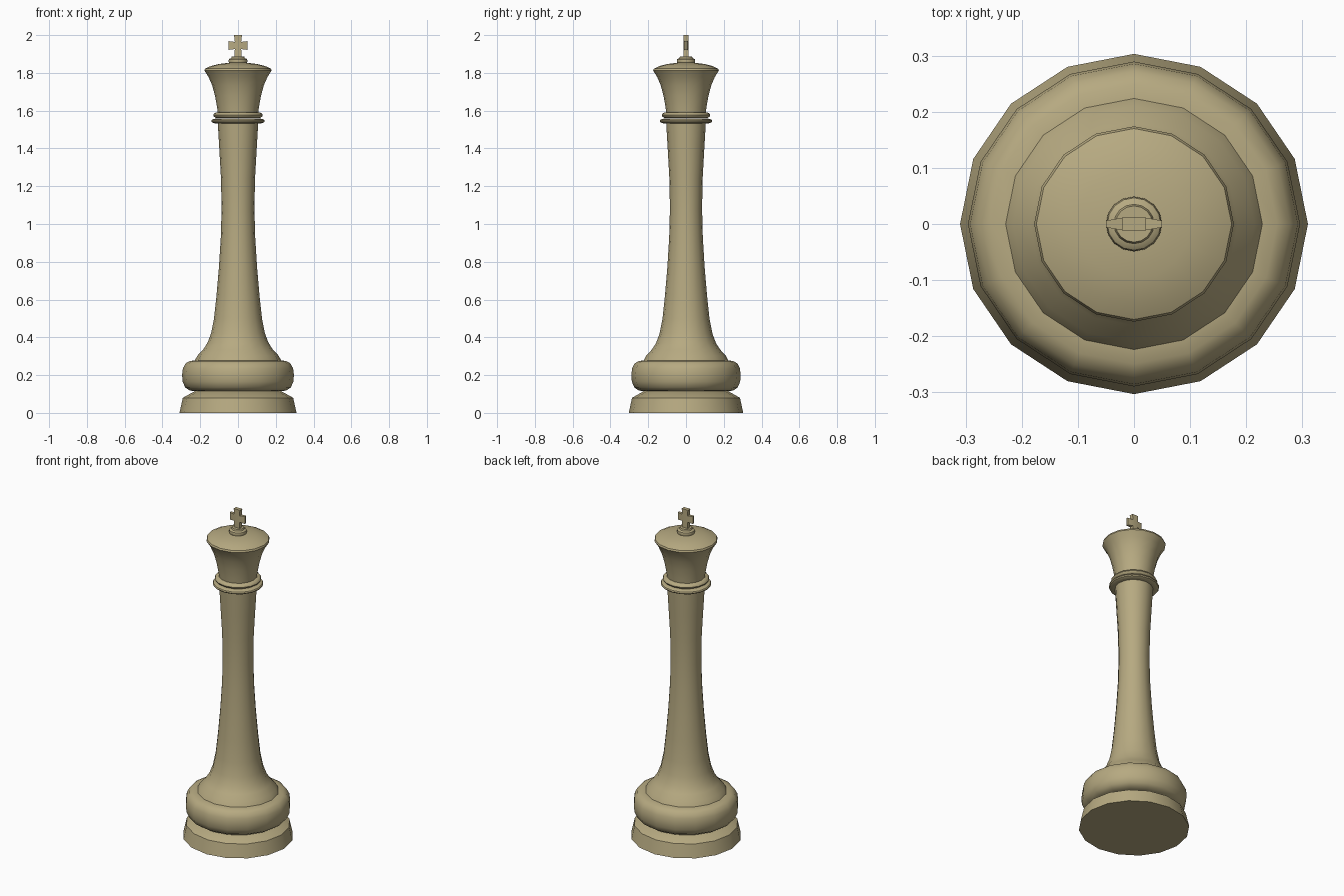
import bpy, bmesh, math

if "Cube" in bpy.data.objects:
    bpy.data.objects.remove(bpy.data.objects["Cube"])

SIDES = 16
Y_SCALE = 0.978

mat = bpy.data.materials.new("tan_wood")
mat.diffuse_color = (0.47, 0.40, 0.22, 1)
mat.use_nodes = True
mat.node_tree.nodes["Principled BSDF"].inputs["Base Color"].default_value = mat.diffuse_color


def finish(name, bm, angle=35):
    bmesh.ops.recalc_face_normals(bm, faces=bm.faces)
    mesh = bpy.data.meshes.new(name)
    bm.to_mesh(mesh)
    bm.free()
    ob = bpy.data.objects.new(name, mesh)
    bpy.context.collection.objects.link(ob)
    mesh.materials.append(mat)
    bpy.ops.object.select_all(action='DESELECT')
    ob.select_set(True)
    bpy.context.view_layer.objects.active = ob
    bpy.ops.object.shade_smooth_by_angle(angle=math.radians(angle))
    return ob


def lathe(name, profile):
    """Turn a list of (radius, height) around z; open ends are capped."""
    bm = bmesh.new()
    rings = []
    for r, z in profile:
        ring = []
        for i in range(SIDES):
            a = 2 * math.pi * i / SIDES
            ring.append(bm.verts.new((r * math.cos(a), r * math.sin(a) * Y_SCALE, z)))
        rings.append(ring)
    for lo, hi in zip(rings, rings[1:]):
        for i in range(SIDES):
            j = (i + 1) % SIDES
            bm.faces.new((lo[i], lo[j], hi[j], hi[i]))
    bm.faces.new(rings[0][::-1])
    bm.faces.new(rings[-1])
    return finish(name, bm)


def bead(r_in, r_out, z0, z1, steps=6):
    """Half-round bulge profile between two heights."""
    pts = []
    for k in range(steps + 1):
        t = math.pi * k / steps
        pts.append((r_in + (r_out - r_in) * math.sin(t),
                    (z0 + z1) / 2 - (z1 - z0) / 2 * math.cos(t)))
    return pts


# Foot plinth and the fat rounded cushion above it
lathe("base_plinth", [(0.31, 0), (0.292, 0.08), (0.225, 0.117)])
lathe("base_cushion", [(0.225, 0.115), (0.255, 0.118), (0.28, 0.135), (0.293, 0.165),
                       (0.296, 0.2), (0.292, 0.235), (0.278, 0.262), (0.255, 0.275),
                       (0.22, 0.278)])

# Slender waisted column
lathe("column", [(0.23, 0.275), (0.215, 0.303), (0.185, 0.335), (0.162, 0.37),
                 (0.143, 0.42), (0.127, 0.5), (0.114, 0.62), (0.101, 0.77),
                 (0.091, 0.93), (0.087, 1.08), (0.09, 1.24), (0.098, 1.38), (0.108, 1.55)])

# Two collar rings
lathe("lower_collar", bead(0.115, 0.142, 1.532, 1.558))
lathe("upper_collar", bead(0.105, 0.131, 1.56, 1.592))

# Flared crown with a shallow domed top
lathe("crown", [(0.106, 1.58), (0.111, 1.62), (0.122, 1.68), (0.137, 1.735),
                (0.157, 1.78), (0.178, 1.812), (0.174, 1.822), (0.145, 1.836),
                (0.10, 1.847), (0.045, 1.854)])

# Finial button
lathe("finial_button", bead(0.042, 0.05, 1.85, 1.876, 4) + [(0.036, 1.878), (0.033, 1.888)])

# Cross: extruded outline, arms thinning towards their tips
half = [(0.019, 1.885), (0.017, 1.926), (0.05, 1.922), (0.05, 1.968), (0.017, 1.964), (0.021, 2.0)]
outline = half + [(-x, z) for x, z in reversed(half)]
bm = bmesh.new()
front, back = [], []
for x, z in outline:
    d = 0.006 if abs(x) > 0.04 else 0.012
    front.append(bm.verts.new((x, -d, z)))
    back.append(bm.verts.new((x, d, z)))
for side in (front, back):
    for quad in ((0, 1, 10, 11), (1, 4, 7, 10), (1, 2, 3, 4), (7, 8, 9, 10), (4, 5, 6, 7)):
        bm.faces.new([side[i] for i in quad])
n = len(outline)
for i in range(n):
    j = (i + 1) % n
    bm.faces.new((front[i], front[j], back[j], back[i]))
finish("cross", bm, 25)
